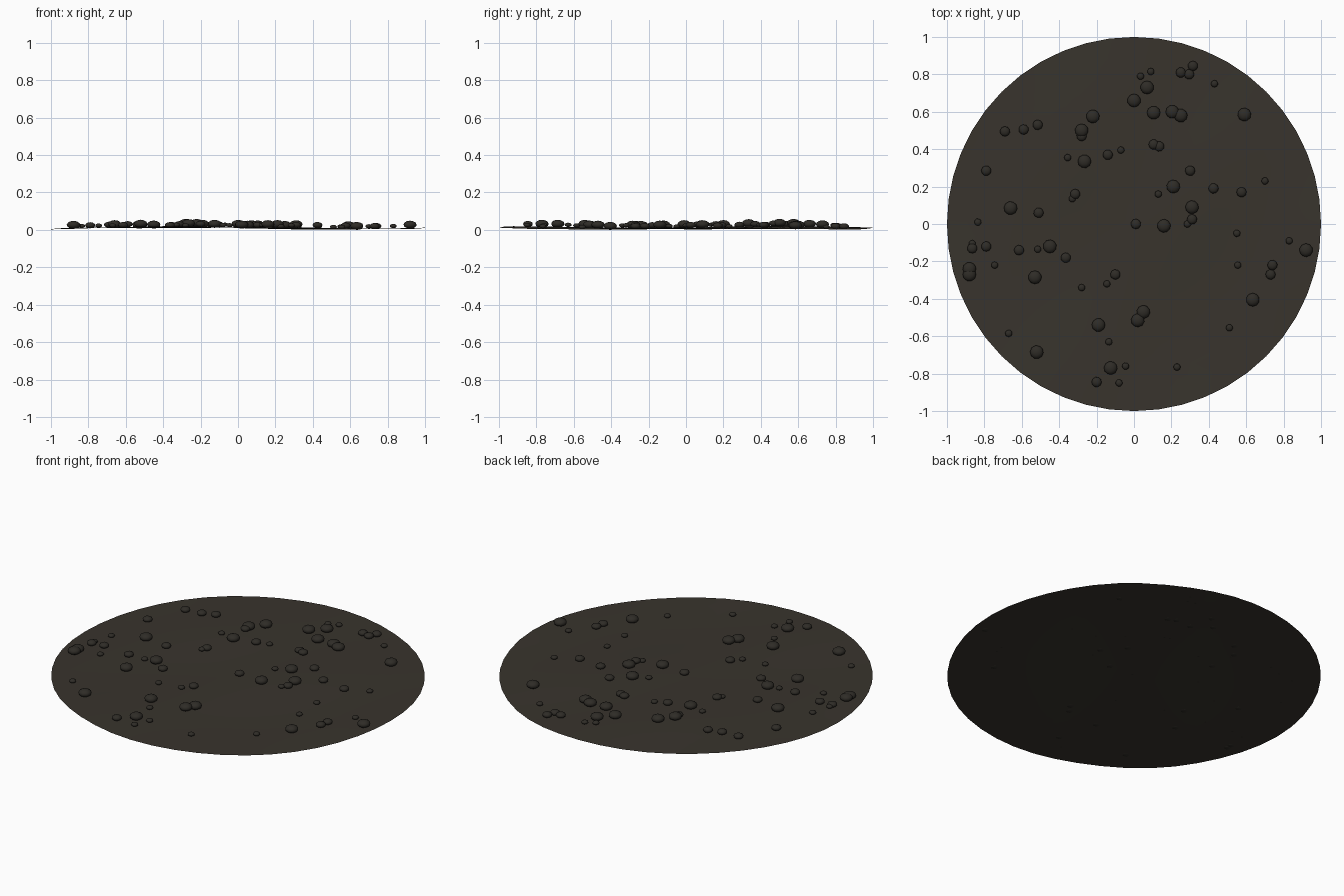
import bpy, bmesh, math
from mathutils import Matrix

if "Cube" in bpy.data.objects:
    bpy.data.objects.remove(bpy.data.objects["Cube"])


def material(name, color):
    m = bpy.data.materials.new(name)
    m.diffuse_color = color
    m.use_nodes = True
    m.node_tree.nodes["Principled BSDF"].inputs["Base Color"].default_value = m.diffuse_color
    return m


def ground_z(x, y):
    # gentle waves across the soil, kept between 0 and 0.02
    return 0.01 + 0.005 * math.sin(3.1 * x + 2.6) + 0.003 * math.sin(4 * y + 1.5 * x) + 0.002 * math.sin(7 * x - 5 * y)


def finish(bm, name, mat):
    for f in bm.faces:
        f.smooth = True
    me = bpy.data.meshes.new(name)
    bm.to_mesh(me)
    bm.free()
    me.materials.append(mat)
    ob = bpy.data.objects.new(name, me)
    bpy.context.collection.objects.link(ob)
    return ob


# Soil disc: concentric rings displaced by the waves
SEGS, RINGS = 48, 10
bm = bmesh.new()
centre = bm.verts.new((0, 0, ground_z(0, 0)))
rings = []
for i in range(1, RINGS + 1):
    r = i / RINGS
    ring = []
    for k in range(SEGS):
        a = 2 * math.pi * k / SEGS
        x, y = r * math.cos(a), r * math.sin(a)
        ring.append(bm.verts.new((x, y, ground_z(x, y))))
    rings.append(ring)
for k in range(SEGS):
    n = (k + 1) % SEGS
    bm.faces.new((centre, rings[0][k], rings[0][n]))
    for a, b in zip(rings, rings[1:]):
        bm.faces.new((a[k], b[k], b[n], a[n]))
finish(bm, "soil_disc", material("soil", (0.04, 0.034, 0.026, 1)))

# Pebble positions, grouped by size
large = [(0, .66), (.07, .73), (-.28, .5), (.21, .2), (.31, .09), (-.66, .085), (-.265, .335),
         (.105, .595), (.205, .6), (.25, .58), (.59, .585), (-.22, .575), (.16, -.01), (-.45, -.12),
         (-.53, -.285), (.635, -.405), (.92, -.14), (.02, -.515), (.05, -.47), (-.125, -.77),
         (-.52, -.685), (-.19, -.54), (-.88, -.27), (-.88, -.24)]
medium = [(.315, .845), (-.69, .495), (-.59, .505), (-.515, .53), (-.28, .47), (-.79, .285),
          (-.14, .37), (.105, .425), (.425, .19), (.575, .17), (.3, .285), (-.51, .06), (.31, .025),
          (.01, 0), (-.315, .16), (-.865, -.13), (-.79, -.12), (-.615, -.14), (-.365, -.18),
          (-.1, -.27), (.73, -.27), (-.2, -.845), (.25, .81), (.295, .8), (.74, -.22), (.135, .415)]
small = [(.035, .79), (.09, .815), (.43, .75), (-.07, .395), (-.355, .355), (.13, .16), (.7, .23),
         (-.835, .01), (-.33, .135), (.285, 0), (.55, -.05), (.83, -.09), (-.865, -.105),
         (-.515, -.135), (-.745, -.22), (.555, -.22), (-.28, -.34), (-.145, -.32), (-.67, -.585),
         (-.135, -.63), (.51, -.555), (-.045, -.76), (.23, -.765), (-.08, -.85)]

# Flattened pebbles half sunk into the soil
pebble_mat = material("pebble", (0.028, 0.025, 0.02, 1))
for name, spots, r in (("large", large, .036), ("medium", medium, .027), ("small", small, .019)):
    bm = bmesh.new()
    for i, (x, y) in enumerate(spots):
        m = (Matrix.Translation((x, y, ground_z(x, y) + 0.007 + 0.3 * r))
             @ Matrix.Rotation(i * 1.3, 4, 'Z') @ Matrix.Diagonal((1, 1, 0.6, 1)))
        bmesh.ops.create_icosphere(bm, subdivisions=2, radius=r, matrix=m)
    finish(bm, name + "_pebbles", pebble_mat)
